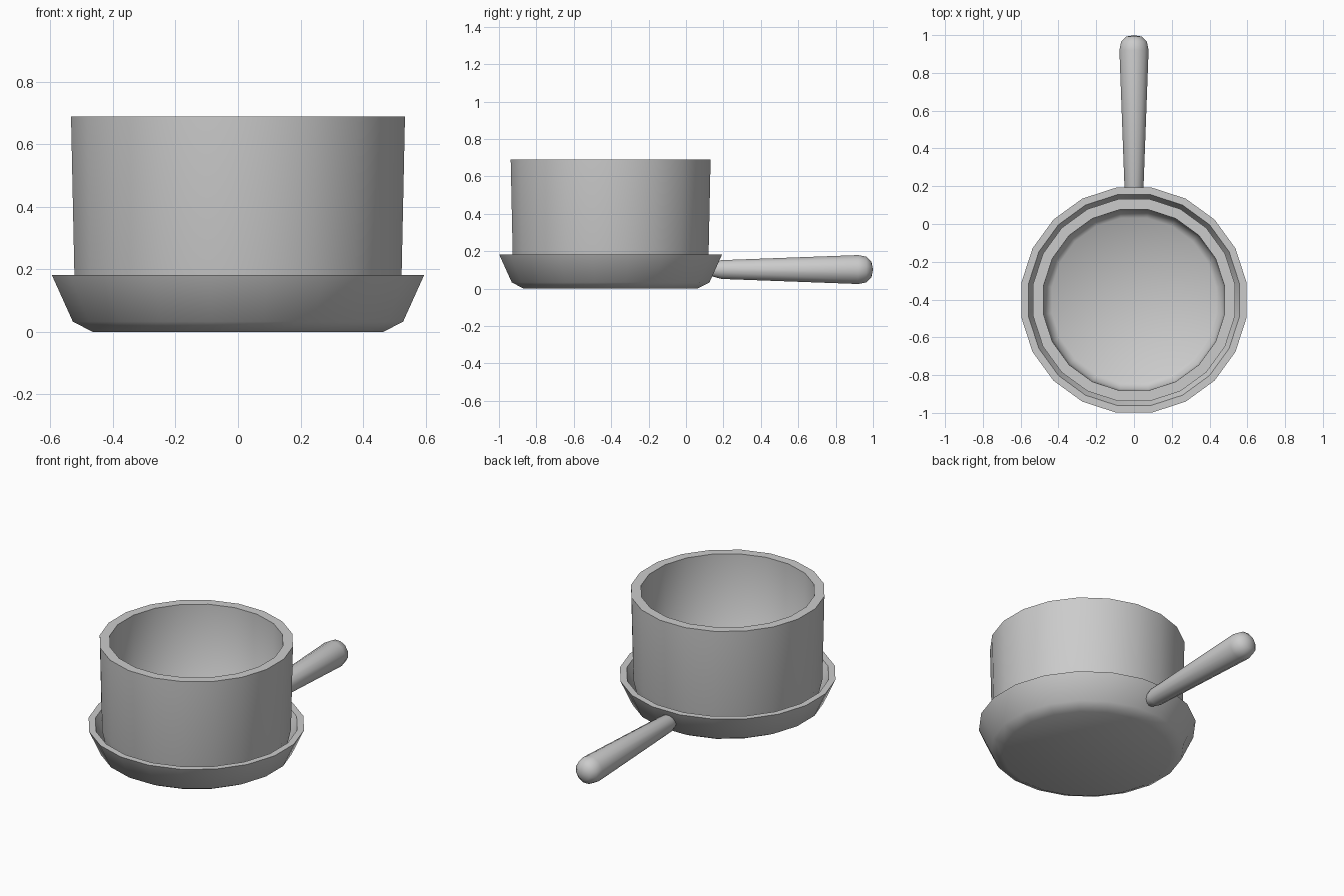
import bpy, math
from mathutils import Matrix

if "Cube" in bpy.data.objects:
    bpy.data.objects.remove(bpy.data.objects["Cube"])

def lathe(name, profile, sides, matrix, offset=0.5):
    """Spin (radius, height) points around z; zero radius closes a pole."""
    verts, faces, rings = [], [], []
    for r, z in profile:
        n = 1 if r == 0 else sides
        rings.append(range(len(verts), len(verts) + n))
        for i in range(n):
            a = math.tau * (i + offset) / sides
            verts.append((r * math.cos(a), r * math.sin(a), z))
    for a, b in zip(rings, rings[1:]):
        for i in range(sides):
            j = (i + 1) % sides
            if len(a) == 1:
                faces.append((a[0], b[j], b[i]))
            elif len(b) == 1:
                faces.append((a[i], a[j], b[0]))
            else:
                faces.append((a[i], a[j], b[j], b[i]))
    mesh = bpy.data.meshes.new(name)
    mesh.from_pydata(verts, [], faces)
    mesh.transform(matrix)
    obj = bpy.data.objects.new(name, mesh)
    bpy.context.collection.objects.link(obj)
    bpy.ops.object.select_all(action='DESELECT')
    obj.select_set(True)
    bpy.context.view_layer.objects.active = obj
    bpy.ops.object.shade_smooth_by_angle(angle=math.radians(50))
    return obj

SIDES = 20
center = Matrix.Translation((0, -0.403, 0))

# Shallow flared pan with an open inside
lathe("pan", [(0, 0), (0.47, 0), (0.535, 0.033), (0.603, 0.182),
              (0.565, 0.182), (0.50, 0.05), (0, 0.04)], SIDES, center)

# Tall open pot standing inside the pan
lathe("pot", [(0, 0.05), (0.50, 0.05), (0.530, 0.18), (0.541, 0.69),
              (0.485, 0.69), (0.475, 0.12), (0.44, 0.09), (0, 0.09)], SIDES, center)

# Tapered handle with a rounded tip, pointing back
along_y = Matrix.Translation((0, 0, 0.102)) @ Matrix.Rotation(-math.pi / 2, 4, 'X')
lathe("handle", [(0, 0.10), (0.035, 0.13), (0.052, 0.19), (0.08, 0.92),
                 (0.071, 0.965), (0.042, 0.992), (0, 1.0)], 12, along_y)
